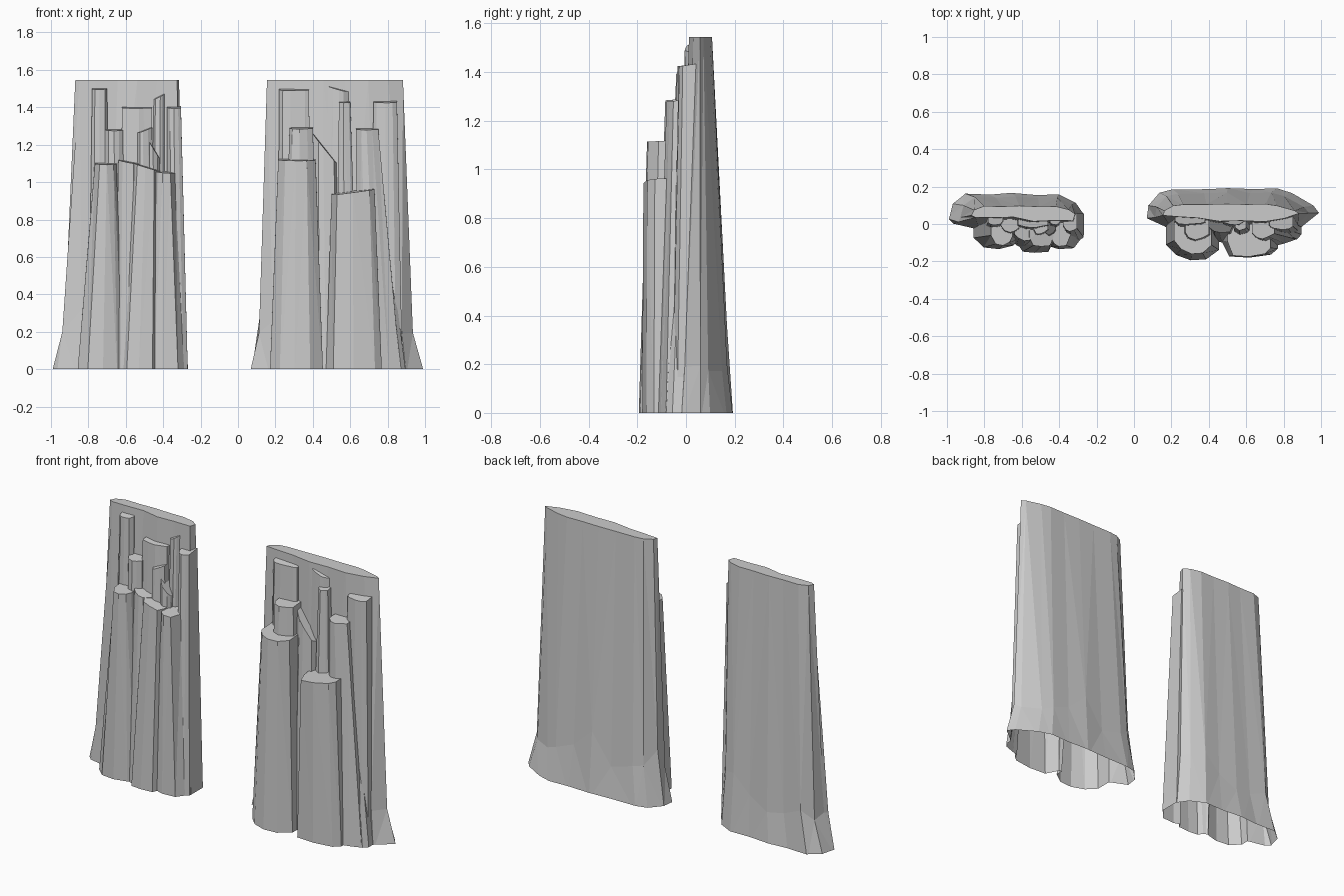
import bpy, bmesh, random
from mathutils import Vector

if "Cube" in bpy.data.objects:
    bpy.data.objects.remove(bpy.data.objects["Cube"])

random.seed(4)


def loft(name, rings):
    """Closed solid through rings of equal point count."""
    bm = bmesh.new()
    loops = [[bm.verts.new(p) for p in r] for r in rings]
    n = len(loops[0])
    bm.faces.new(loops[0])
    bm.faces.new(loops[-1])
    for a, b in zip(loops, loops[1:]):
        for i in range(n):
            j = (i + 1) % n
            bm.faces.new((a[i], a[j], b[j], b[i]))
    bmesh.ops.triangulate(bm, faces=[f for f in bm.faces])
    bmesh.ops.recalc_face_normals(bm, faces=bm.faces)
    me = bpy.data.meshes.new(name)
    bm.to_mesh(me)
    bm.free()
    ob = bpy.data.objects.new(name, me)
    bpy.context.collection.objects.link(ob)
    return ob


def jit(a):
    return random.uniform(-a, a)


def slab(outline, top_x):
    """Tall back wall: flared foot, tapering to a thin level top."""
    xs = [p[0] for p in outline]
    lo, hi = min(xs), max(xs)
    foot, low, top = [], [], []
    for x, y in outline:
        t = (x - lo) / (hi - lo)
        tx = top_x[0] + t * (top_x[1] - top_x[0])
        ty = 0.02 + (y + 0.04) / 0.23 * 0.085
        if y < 0.0:
            ty = 0.025 + jit(0.014)
        k = 0.55 if y > 0 else 0.25
        h = 0.26 + jit(0.1)
        foot.append((x, y, -0.03))
        low.append((x + (tx - x) * k, y + (ty - y) * 0.3, h))
        top.append((tx, ty, 1.545))
    return loft("wall", [foot, low, top])


def column(xb, xt, fb, ft, z, tilt=0.0):
    """Faceted basalt column: bottom/top x span, bottom/top front y, top height."""
    def ring(span, front, shape, height):
        x0, x1 = span
        pts = []
        for u, v in shape:
            x = x0 + u * (x1 - x0)
            y = 0.055 + v * (front - 0.055)
            pts.append((x, y, height + (tilt * (u - 0.5) + 0.012 * (0.5 - v) if height > 0 else 0)))
        return pts
    shape = [(0, 0), (0, 0.72 + jit(0.1)), (0.2 + jit(0.08), 0.93 + jit(0.05)),
             (0.48 + jit(0.1), 1), (0.8 + jit(0.08), 0.94 + jit(0.05)),
             (1, 0.7 + jit(0.12)), (1, 0)]
    return loft("column", [ring(xb, fb, shape, -0.03), ring(xt, ft, shape, z)])


def rock(name, outline, top_x, columns):
    """Fuse wall and columns, then cut the foot open at ground level."""
    base = slab(outline, top_x)
    base.name = name
    parts = [column(*c) for c in columns]
    for p in parts:
        m = base.modifiers.new("fuse", 'BOOLEAN')
        m.operation, m.solver, m.object = 'UNION', 'EXACT', p
    dg = bpy.context.evaluated_depsgraph_get()
    me = bpy.data.meshes.new_from_object(base.evaluated_get(dg))
    base.modifiers.clear()
    base.data = me
    for p in parts:
        bpy.data.objects.remove(p)
    bm = bmesh.new()
    bm.from_mesh(me)
    bmesh.ops.bisect_plane(bm, geom=bm.verts[:] + bm.edges[:] + bm.faces[:],
                           plane_co=Vector((0, 0, 0.005)), plane_no=Vector((0, 0, 1)),
                           clear_inner=True)
    for v in bm.verts:
        if v.co.z < 0.006:
            v.co.z = 0
    bm.to_mesh(me)
    bm.free()


# Left cliff: columns ordered from front row to top ledges
rock("left_cliff",
     [(-1.0, .03), (-.98, .11), (-.91, .165), (-.78, .16), (-.66, .17), (-.52, .158), (-.4, .16),
      (-.31, .115), (-.265, .05), (-.28, -.03), (-.42, -.035), (-.56, -.03), (-.7, -.035),
      (-.86, -.025), (-.97, .0)],
     (-.87, -.315),
     [((-.86, -.61), (-.765, -.65), -.135, -.115, 1.10),
      ((-.66, -.50), (-.64, -.53), -.135, -.09, 1.11, -.02),
      ((-.63, -.43), (-.56, -.43), -.155, -.12, 1.085, -.04),
      ((-.50, -.265), (-.45, -.335), -.135, -.12, 1.055, -.01),
      ((-.38, -.268), (-.38, -.305), -.10, -.04, 1.40),
      ((-.72, -.60), (-.71, -.615), -.08, -.045, 1.28),
      ((-.56, -.43), (-.54, -.46), -.09, -.055, 1.28, .03),
      ((-.48, -.36), (-.48, -.42), -.10, -.06, 1.18, -.1),
      ((-.64, -.44), (-.62, -.46), -.07, -.02, 1.40),
      ((-.80, -.68), (-.78, -.70), -.05, -.005, 1.50),
      ((-.47, -.38), (-.45, -.39), -.05, -.005, 1.46, .03)])

# Right cliff
rock("right_cliff",
     [(.06, .03), (.07, .10), (.13, .17), (.2, .188), (.36, .19), (.5, .195), (.64, .19), (.77, .195),
      (.85, .17), (.97, .1), (1.0, .06), (.9, -.02), (.76, -.03), (.6, -.035), (.45, -.03),
      (.3, -.035), (.17, -.02)],
     (.155, .882),
     [((.17, .455), (.215, .415), -.195, -.16, 1.12),
      ((.24, .44), (.275, .40), -.13, -.085, 1.29),
      ((.47, .77), (.50, .73), -.18, -.175, .95, .03),
      ((.64, .87), (.63, .75), -.12, -.08, 1.285),
      ((.74, .90), (.72, .76), -.09, -.03, 1.10, -.15),
      ((.40, .56), (.40, .53), -.10, -.045, 1.18, -.16),
      ((.52, .65), (.54, .60), -.10, -.035, 1.43),
      ((.70, .88), (.725, .85), -.06, -.03, 1.43),
      ((.21, .39), (.22, .38), -.05, -.002, 1.495),
      ((.46, .60), (.48, .59), -.05, -.005, 1.50, -.03)])
